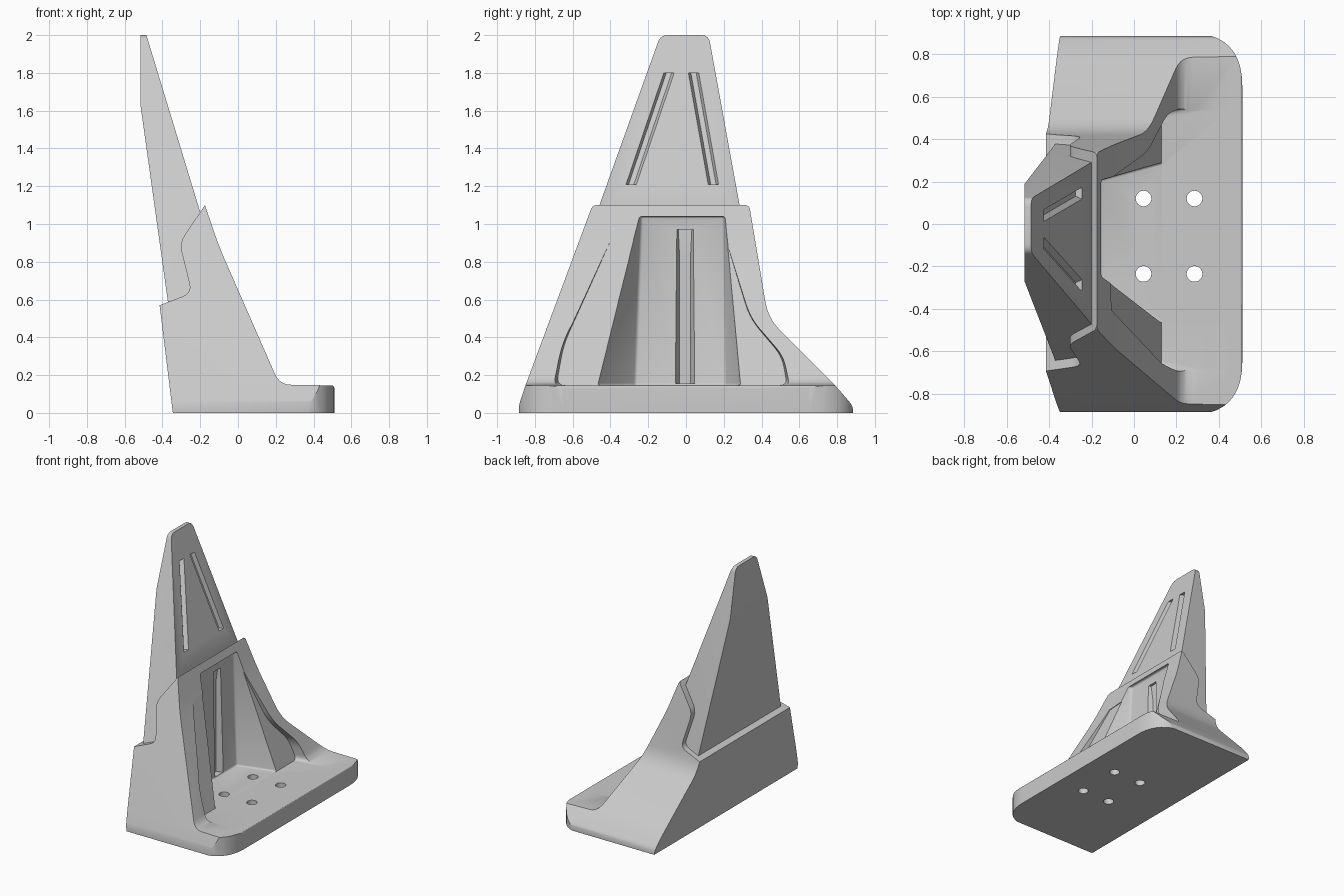
import bpy, bmesh, math
from mathutils import Vector

cube = bpy.data.objects.get("Cube")
if cube:
    bpy.data.objects.remove(cube)

steel = bpy.data.materials.new("plain_grey")
steel.use_nodes = True
GREY = (0.6, 0.6, 0.6, 1)
steel.diffuse_color = GREY
steel.node_tree.nodes["Principled BSDF"].inputs["Base Color"].default_value = GREY


def finish(name, bm):
    bmesh.ops.recalc_face_normals(bm, faces=bm.faces)
    mesh = bpy.data.meshes.new(name)
    bm.to_mesh(mesh)
    bm.free()
    mesh.materials.append(steel)
    ob = bpy.data.objects.new(name, mesh)
    bpy.context.collection.objects.link(ob)
    return ob


def loft(name, ring_a, ring_b, round_edges=0):
    """Solid between two matching rings of points."""
    bm = bmesh.new()
    a = [bm.verts.new(p) for p in ring_a]
    b = [bm.verts.new(p) for p in ring_b]
    bm.faces.new(a)
    bm.faces.new(b)
    for i in range(len(a)):
        j = (i + 1) % len(a)
        bm.faces.new((a[i], a[j], b[j], b[i]))
    if round_edges:
        bmesh.ops.bevel(bm, geom=bm.edges[:], offset=round_edges, segments=3,
                        profile=0.5, affect='EDGES', clamp_overlap=True)
    return finish(name, bm)


def fillet(points, radii, steps=5):
    """Round the listed corners of a polygon."""
    out = []
    for i, p in enumerate(points):
        p = Vector(p)
        r = radii.get(i, 0)
        if not r:
            out.append(p)
            continue
        u = (Vector(points[i - 1]) - p).normalized() * r
        v = (Vector(points[(i + 1) % len(points)]) - p).normalized() * r
        for s in range(steps + 1):
            t = s / steps
            out.append(p + u * (1 - t) ** 2 + v * t ** 2)
    return out


def prism(name, points, axis, lo=-1.5, hi=1.5):
    def place(p, d):
        return {'x': (d, p[0], p[1]), 'y': (p[0], d, p[1]), 'z': (p[0], p[1], d)}[axis]
    return loft(name, [place(p, lo) for p in points], [place(p, hi) for p in points])


def boolean(ob, tool, operation='DIFFERENCE'):
    mod = ob.modifiers.new("cut", 'BOOLEAN')
    mod.operation = operation
    mod.solver = 'EXACT'
    mod.object = tool
    bpy.context.view_layer.objects.active = ob
    bpy.ops.object.modifier_apply(modifier=mod.name)
    bpy.data.objects.remove(tool)


def smooth(ob):
    bpy.ops.object.select_all(action='DESELECT')
    ob.select_set(True)
    bpy.context.view_layer.objects.active = ob
    bpy.ops.object.shade_smooth_by_angle(angle=math.radians(32))


# Adapter body: side profile, trimmed by the front outline and the plan
side = [(-0.345, 0), (-0.415, 0.57), (-0.245, 0.635), (-0.31, 0.9), (-0.175, 1.1),
        (-0.1, 0.88), (0.22, 0.15), (0.51, 0.145), (0.51, 0)]
body = prism("adapter_body", fillet(side, {2: 0.05, 3: 0.05, 5: 0.08, 6: 0.06, 7: 0.015}), 'y')
outline = [(-0.885, 0), (-0.885, 0.04), (-0.85, 0.145), (-0.495, 1.1), (0.335, 1.1),
           (0.435, 0.5), (0.8, 0.135), (0.885, 0.035), (0.885, 0)]
boolean(body, prism("outline_trim", fillet(outline, {1: 0.03, 3: 0.025, 4: 0.025, 5: 0.09,
                                                     6: 0.04, 7: 0.03}), 'x'), 'INTERSECT')
plan = [(-0.6, -0.9), (0.51, -0.9), (0.51, 0.9), (-0.6, 0.9)]
boolean(body, prism("plan_trim", fillet(plan, {1: 0.25, 2: 0.25}, 10), 'z'), 'INTERSECT')

# Shallow recess inside the raised rim of the sloping front
FLOOR = 0.146
rim = fillet([(-0.73, FLOOR), (-0.69, 0.36), (-0.43, 0.9), (0.21, 0.96),
              (0.36, 0.5), (0.54, 0.3), (0.57, FLOOR)],
             {0: 0.05, 1: 0.08, 4: 0.08, 5: 0.06, 6: 0.04})
back = [(0.13 - (z - FLOOR) * 0.32, y * 0.94, z) for y, z in rim]
boolean(body, loft("recess_cut", back, [(0.6, y * 1.05, z) for y, z in rim]))

# Deep pocket with flared side walls
low = [(-0.16, -0.27), (0.13, -0.47), (0.7, -0.47), (0.7, 0.29), (0.13, 0.29), (-0.16, 0.21)]
high = [(-0.18, -0.235), (-0.15, -0.25), (0.7, -0.25), (0.7, 0.21), (-0.15, 0.21), (-0.18, 0.195)]
boolean(body, loft("pocket_cut", [(x, y, FLOOR) for x, y in low],
                   [(x, y, 1.04) for x, y in high], 0.012))

# Upright groove in the back of the pocket
groove = [(-0.14, -0.065), (-0.21, -0.035), (-0.21, 0.025), (-0.14, 0.055)]
boolean(body, prism("groove_cut", groove, 'z', FLOOR + 0.01, 0.97))

# Four bolt holes
for x in (0.045, 0.285):
    for y in (-0.235, 0.12):
        ring = [(x + 0.037 * math.cos(a * math.tau / 24), y + 0.037 * math.sin(a * math.tau / 24))
                for a in range(24)]
        boolean(body, prism("bolt_cut", ring, 'z', -0.2, 0.5))
smooth(body)

# Upright tooth seated behind the body
tooth = prism("tooth", [(-0.515, 2), (-0.485, 2), (-0.19, 1.03), (-0.24, 0.58),
                        (-0.37, 0.58), (-0.515, 1.62)], 'y')
face = [(-0.645, 0.58), (-0.135, 2), (0.12, 2), (0.378, 0.58)]
boolean(tooth, prism("tooth_trim", fillet(face, {1: 0.04, 2: 0.04}), 'x'), 'INTERSECT')


def front_x(z):
    return -0.485 + (2 - z) * 0.304


# Two slanted slots in the tooth's front
for (y0, z0), (y1, z1) in (((-0.29, 1.21), (-0.09, 1.8)), ((0.145, 1.21), (0.04, 1.8))):
    def slot_ring(half, depth):
        return [(front_x(z) + depth, y + s * half, z)
                for y, z, s in ((y0, z0, -1), (y0, z0, 1), (y1, z1, 1), (y1, z1, -1))]
    boolean(tooth, loft("slot_cut", slot_ring(0.014, -0.03), slot_ring(0.032, 0.01)))
smooth(tooth)
